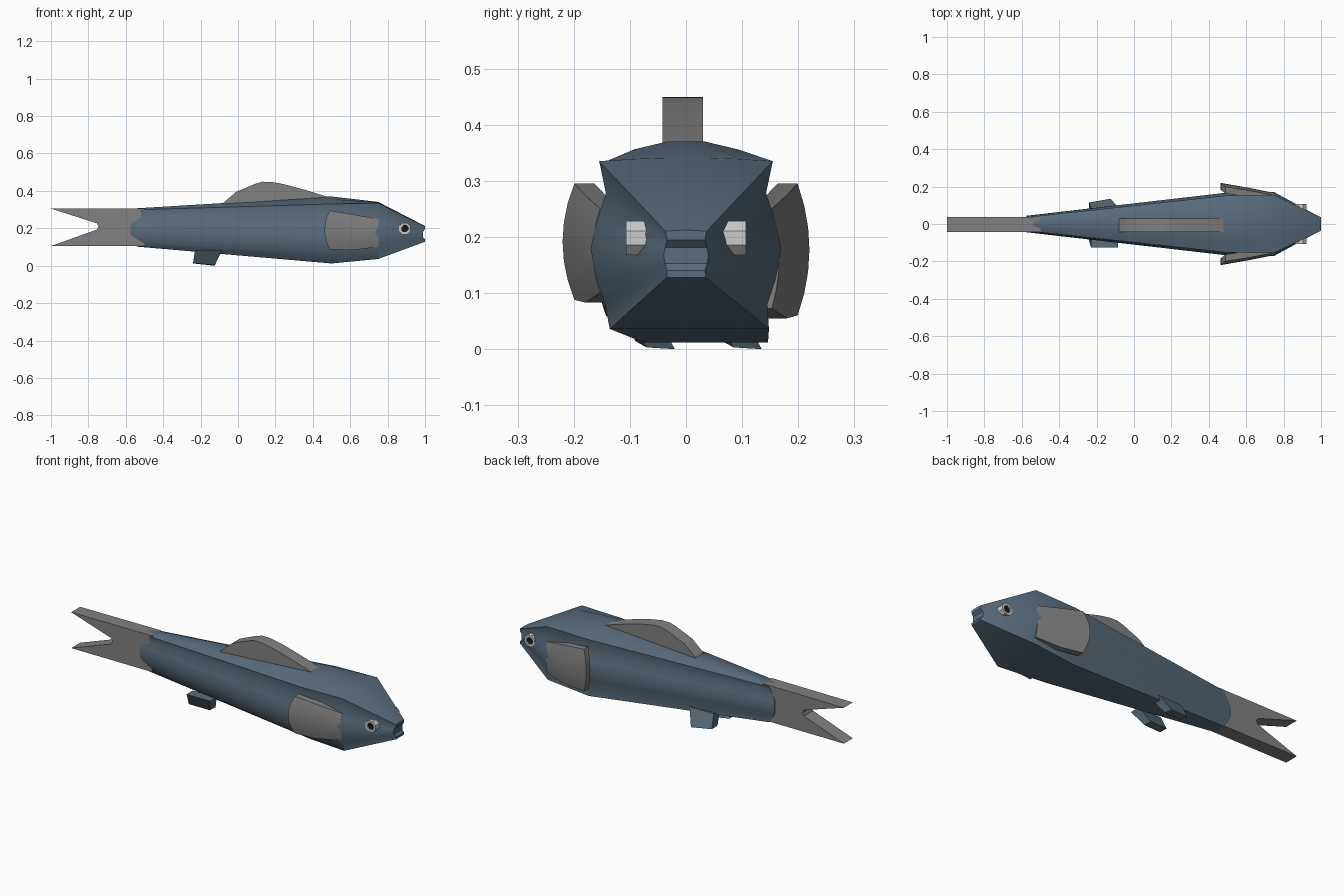
import bpy, bmesh, math
from mathutils import Matrix

if "Cube" in bpy.data.objects:
    bpy.data.objects.remove(bpy.data.objects["Cube"])


def material(name, rgb):
    m = bpy.data.materials.new(name)
    m.diffuse_color = (*rgb, 1)
    m.use_nodes = True
    m.node_tree.nodes["Principled BSDF"].inputs["Base Color"].default_value = m.diffuse_color
    return m


BLUE = material("slate_blue", (0.10, 0.15, 0.20))
GREY = material("fin_grey", (0.22, 0.22, 0.22))
BLACK = material("pupil_black", (0.01, 0.01, 0.01))


def finish(name, bm, mat=None, smooth=None):
    bmesh.ops.recalc_face_normals(bm, faces=bm.faces)
    me = bpy.data.meshes.new(name)
    bm.to_mesh(me)
    bm.free()
    ob = bpy.data.objects.new(name, me)
    bpy.context.collection.objects.link(ob)
    if mat:
        me.materials.append(mat)
    if smooth:
        bpy.ops.object.select_all(action='DESELECT')
        ob.select_set(True)
        bpy.context.view_layer.objects.active = ob
        bpy.ops.object.shade_smooth_by_angle(angle=math.radians(smooth))
    return ob


def loft(name, rings, mat, smooth=None, strip_caps=True):
    """Skin equal rings; caps are strips between the two halves of a ring, or n-gons."""
    bm = bmesh.new()
    vs = [[bm.verts.new(p) for p in r] for r in rings]
    n = len(vs[0])
    for a, b in zip(vs, vs[1:]):
        for i in range(n):
            j = (i + 1) % n
            bm.faces.new((a[i], a[j], b[j], b[i]))
    for r in (vs[0], vs[-1]):
        if strip_caps:
            for i in range(n // 2 - 1):
                bm.faces.new((r[i], r[i + 1], r[n - 2 - i], r[n - 1 - i]))
        else:
            bm.faces.new(r)
    return finish(name, bm, mat, smooth)


# Body: ridged back, fluted flanks, flat belly
FLANK = [(0.84, 0.81), (0.93, 0.65), (1.0, 0.48), (0.94, 0.30), (0.85, 0.15)]


def body_ring(x, w, z0, z1, crown, bow, belly_left):
    corner = z1 - crown
    half = [(0.2, z1), (0.55, z1 - 0.35 * crown), (0.91, corner)]
    half += [(u, z0 + f * (corner - z0)) for u, f in FLANK]

    def side(s, belly):
        pts = []
        for u, z in half + [(belly, z0)]:
            t = (z - z0) / (z1 - z0)
            mid = 1 if 0.28 < t < 0.7 else (0.6 if 0.1 < t < 0.85 and bow > 0.02 else 0)
            pts.append((x - bow * mid, s * u * w, z))
        return pts
    return side(1, 0.87) + side(-1, belly_left)[::-1]


loft("body", [
    body_ring(-0.54, 0.044, 0.102, 0.307, 0.008, 0.036, 0.8),
    body_ring(0.50, 0.168, 0.012, 0.37, 0.04, 0, 0.45),
    body_ring(0.75, 0.170, 0.036, 0.341, 0.006, 0, 0.8),
    body_ring(1.00, 0.040, 0.128, 0.212, 0.002, 0.012, 0.85),
], BLUE, 30)


# Dorsal fin and forked tail: extruded side profiles
def plate(name, profile, y0, y1):
    return loft(name, [[(x, y, z) for x, z in profile] for y in (y0, y1)],
                GREY, 25, strip_caps=False)


plate("dorsal_fin", [(-0.08, 0.30), (-0.08, 0.335), (-0.01, 0.395), (0.09, 0.437),
                     (0.13, 0.449), (0.18, 0.448), (0.25, 0.435), (0.36, 0.405),
                     (0.48, 0.368), (0.48, 0.33)], -0.042, 0.03)
plate("tail_fin", [(-0.50, 0.307), (-1.0, 0.305), (-0.755, 0.227), (-0.745, 0.21),
                   (-0.755, 0.193), (-1.0, 0.105), (-0.50, 0.105)], -0.042, 0.037)


# Pectoral fins: curved slabs flaring away from the flanks
def pectoral(name, s, drop):
    rings = []
    stations = [(0.75, 0.153, 0.013, 0.25, 0.10, 0.0),
                (0.61, 0.180, 0.014, 0.275, 0.083, 0.0),
                (0.49, 0.199, 0.021, 0.295, 0.088, 0.028)]
    for x, y, bulge, zt, zb, swept in stations:
        outer, inner = [], []
        for i in range(7):
            t = i / 6
            k = 4 * t * (1 - t)
            z = zt + t * (zb - drop - zt)
            outer.append((x - swept * k, s * (y + bulge * k), z))
            inner.append((x - swept * k, s * (y + bulge * k - 0.036), z))
        rings.append(outer + inner[::-1])
    loft(name, rings, GREY, 30)


pectoral("pectoral_fin_left", -1, 0)
pectoral("pectoral_fin_right", 1, 0.028)


# Pelvic fins: slanted blocks beneath the belly, both leaning the same way
def pelvic(name, y):
    top = [(-0.085, y - 0.055, 0.085), (-0.23, y - 0.055, 0.085),
           (-0.23, y, 0.085), (-0.085, y + 0.005, 0.085)]
    low = [(-0.125, y, 0.003), (-0.24, y - 0.02, 0.014),
           (-0.24, y + 0.03, 0.012), (-0.125, y + 0.05, 0.0)]
    loft(name, [top, low], BLUE)


pelvic("pelvic_fin_left", -0.07)
pelvic("pelvic_fin_right", 0.085)

# Eyes: short octagonal tubes with sunken pupils
for label, s in (("left", -1), ("right", 1)):
    bm = bmesh.new()
    bmesh.ops.create_cone(bm, cap_ends=True, segments=8, radius1=0.033, radius2=0.033, depth=0.05,
                          matrix=Matrix.Translation((0.892, s * 0.082, 0.198))
                          @ Matrix.Rotation(math.pi / 2, 4, 'X')
                          @ Matrix.Rotation(math.pi / 8, 4, 'Z'))
    bm.normal_update()
    face = next(f for f in bm.faces if f.normal.y * s > 0.9)
    bmesh.ops.inset_region(bm, faces=[face], thickness=0.013)
    bmesh.ops.inset_region(bm, faces=[face], thickness=0.001, depth=-0.006)
    face.material_index = 1
    eye = finish("eye_" + label, bm)
    eye.data.materials.append(None)
    eye.data.materials.append(BLACK)
    for p in eye.data.polygons:
        c = p.center
        p.material_index = int(abs(p.normal.y) > 0.9 and abs(c.x - 0.892) < 0.005
                               and 0.095 < s * c.y < 0.104)
